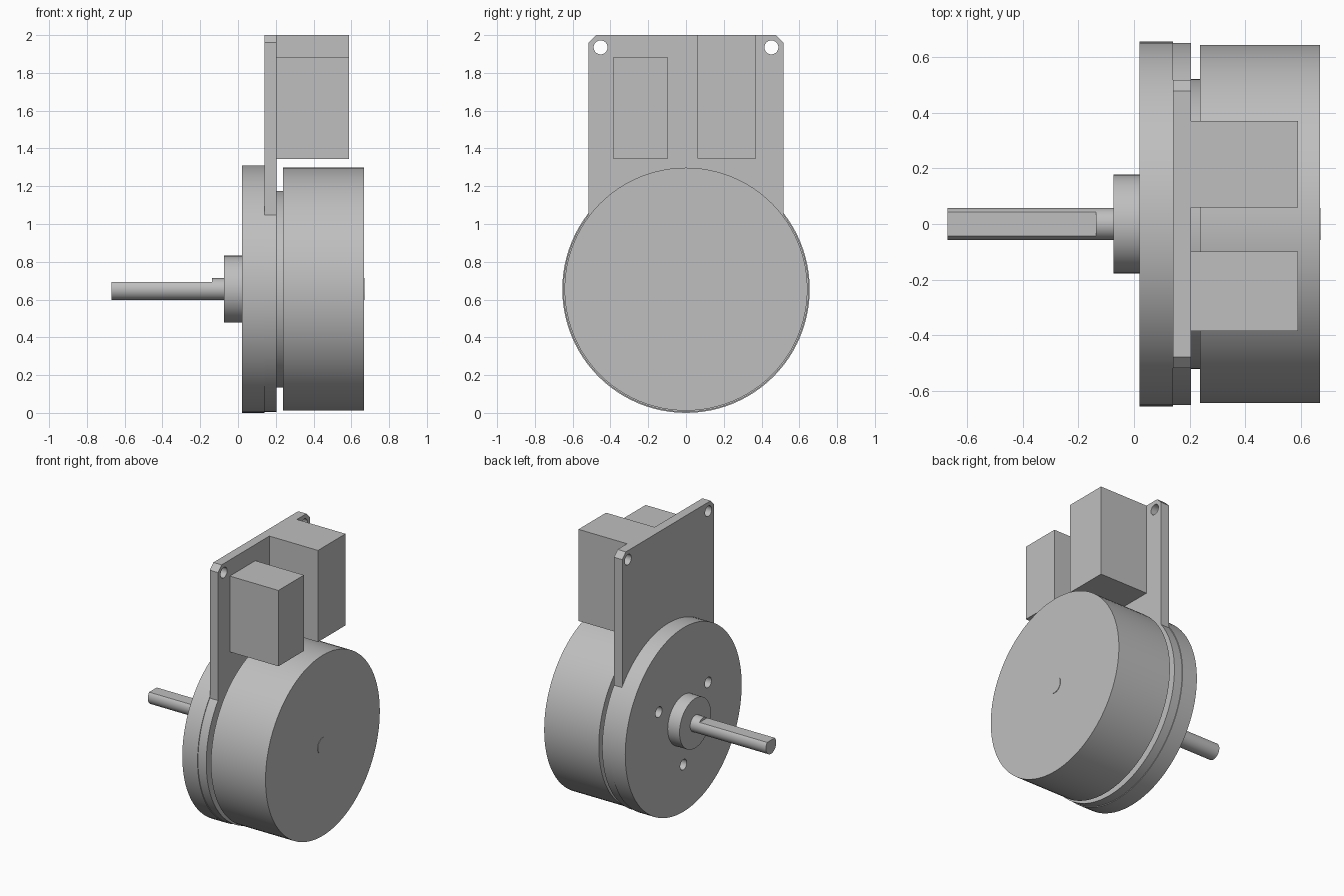
import bpy
import bmesh
from math import pi, sin, cos, asin, radians
from mathutils import Matrix, Vector

cube = bpy.data.objects.get("Cube")
if cube:
    bpy.data.objects.remove(cube, do_unlink=True)

AXIS_Z = 0.655      # height of the motor axis
SEGMENTS = 96

grey = bpy.data.materials.new("light grey")
grey.use_nodes = True
grey.diffuse_color = (0.52, 0.52, 0.52, 1)
grey.node_tree.nodes["Principled BSDF"].inputs["Base Color"].default_value = grey.diffuse_color


def finish(name, bm):
    bmesh.ops.recalc_face_normals(bm, faces=bm.faces)
    mesh = bpy.data.meshes.new(name)
    bm.to_mesh(mesh)
    bm.free()
    mesh.materials.append(grey)
    obj = bpy.data.objects.new(name, mesh)
    bpy.context.collection.objects.link(obj)
    return obj


def prism(name, outline, x0, x1):
    """Extrude a (y, z) outline along x."""
    bm = bmesh.new()
    face = bm.faces.new([bm.verts.new((x0, y, z)) for y, z in outline])
    side = bmesh.ops.extrude_face_region(bm, geom=[face])["geom"]
    bmesh.ops.translate(bm, vec=(x1 - x0, 0, 0),
                        verts=[v for v in side if isinstance(v, bmesh.types.BMVert)])
    return finish(name, bm)


def arc(radius, start, end, count, y=0, z=AXIS_Z):
    step = (end - start) / count
    return [(y + radius * cos(start + i * step), z + radius * sin(start + i * step))
            for i in range(count + 1)]


def disc(name, radius, x0, x1, y=0, z=AXIS_Z, count=SEGMENTS):
    return prism(name, arc(radius, 0, 2 * pi, count, y, z)[:-1], x0, x1)


def box(name, x0, x1, y0, y1, z0, z1):
    return prism(name, [(y0, z0), (y1, z0), (y1, z1), (y0, z1)], x0, x1)


def cut(obj, cutters):
    """Subtract the cutters, bake the result and remove them."""
    for cutter in cutters:
        cutter.hide_render = True
        mod = obj.modifiers.new("cut", "BOOLEAN")
        mod.operation = "DIFFERENCE"
        mod.solver = "EXACT"
        mod.object = cutter
    graph = bpy.context.evaluated_depsgraph_get()
    obj.data = bpy.data.meshes.new_from_object(obj.evaluated_get(graph))
    obj.modifiers.clear()
    for cutter in cutters:
        bpy.data.objects.remove(cutter, do_unlink=True)


# Front flange with three mounting holes
flange = disc("front_flange", 0.655, 0.02, 0.14)
cut(flange, [disc("hole_cutter", 0.037, -0.1, 0.12,
                  0.32 * cos(radians(a)), AXIS_Z + 0.32 * sin(radians(a)), 32)
             for a in (30, 150, 270)])

# Circuit plate: round below, chamfered tab above
R, HALF, TOP, CHAMFER = 0.65, 0.517, 2.0, 0.04
corner = pi / 2 - asin(HALF / R)
outline = arc(R, pi - corner, 2 * pi + corner, SEGMENTS)
outline += [(HALF, TOP - CHAMFER), (HALF - CHAMFER, TOP),
            (CHAMFER - HALF, TOP), (-HALF, TOP - CHAMFER)]
plate = prism("circuit_plate", outline, 0.14, 0.205)
cut(plate, [disc("hole_cutter", 0.037, 0.1, 0.25, y, 1.935, 32) for y in (-0.452, 0.452)])

# Motor body
spacer = disc("groove_spacer", 0.52, 0.205, 0.237)
drum = disc("rear_drum", 0.643, 0.237, 0.667)
hub = disc("shaft_hub", 0.177, -0.073, 0.02)
rear_end = disc("shaft_rear_end", 0.058, 0.667, 0.67, count=48)

# Output shaft with a flat cut along the top
shaft = disc("output_shaft", 0.058, -0.67, -0.073, count=48)
cut(shaft, [box("flat_cutter", -0.8, -0.137, -0.2, 0.2, 0.694, 0.9)])

# Connector blocks on the plate
box("short_connector", 0.205, 0.588, -0.385, -0.098, 1.345, 1.885)
box("tall_connector", 0.205, 0.588, 0.06, 0.37, 1.348, 2.0)

# Smooth round walls, keep edges sharp
bpy.ops.object.select_all(action="DESELECT")
for obj in (flange, plate, spacer, drum, hub, rear_end, shaft):
    obj.select_set(True)
    bpy.context.view_layer.objects.active = obj
bpy.ops.object.shade_smooth_by_angle(angle=radians(30))
